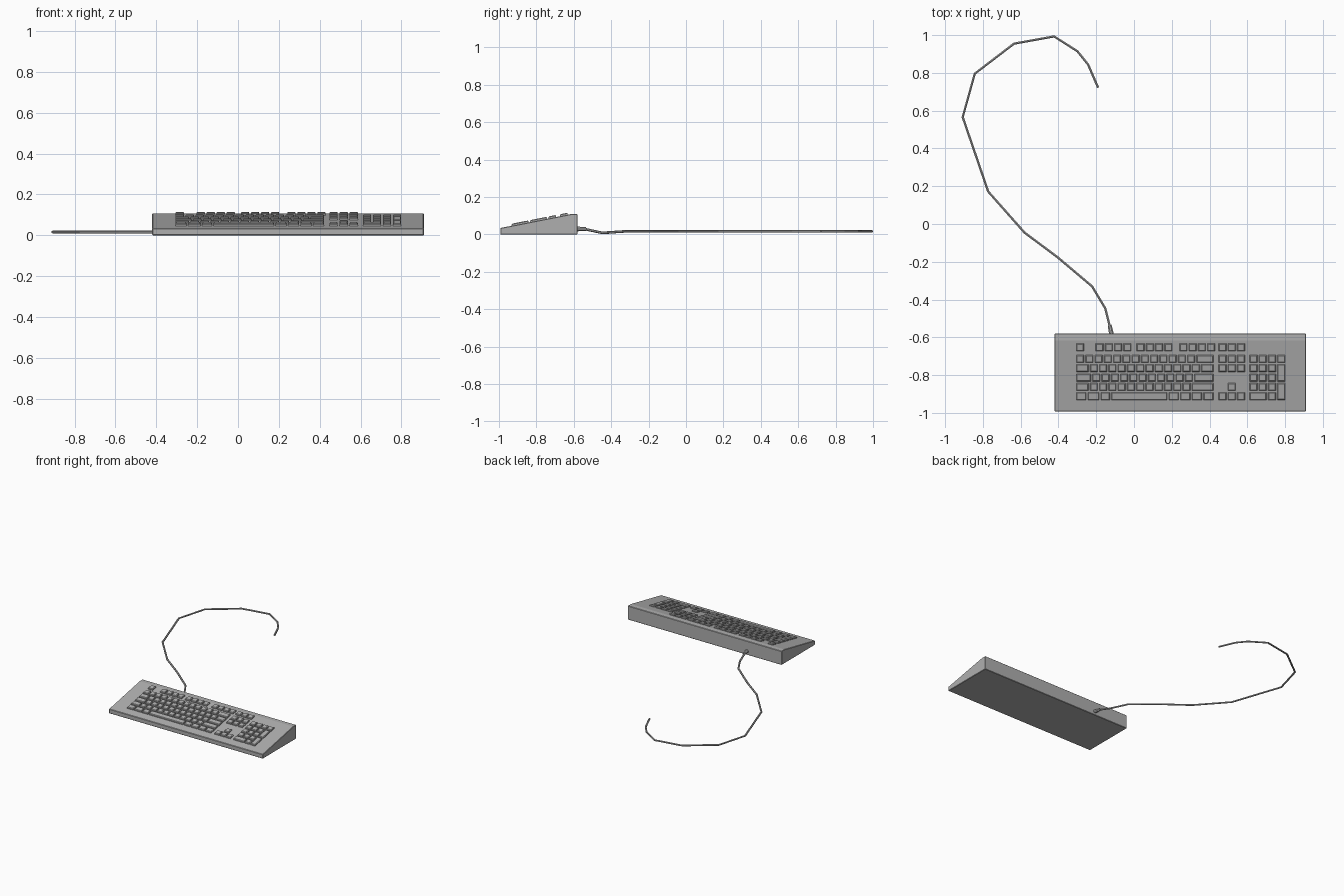
import bpy, bmesh, math
from mathutils import Vector

if "Cube" in bpy.data.objects:
    bpy.data.objects.remove(bpy.data.objects["Cube"])

grey = bpy.data.materials.new("mid_grey")
grey.use_nodes = True
grey.diffuse_color = (0.43, 0.43, 0.43, 1)
grey.node_tree.nodes["Principled BSDF"].inputs["Base Color"].default_value = grey.diffuse_color

LEFT, RIGHT, FRONT, CREST, BACK = -0.42, 0.91, -0.993, -0.617, -0.58
LIP, TOP = 0.034, 0.108
SLOPE = (TOP - LIP) / (CREST - FRONT)
UNIT = 0.049            # key pitch
GAP = 0.009             # space between keys


def finish(bm, name):
    bmesh.ops.recalc_face_normals(bm, faces=bm.faces)
    mesh = bpy.data.meshes.new(name)
    bm.to_mesh(mesh)
    bm.free()
    mesh.materials.append(grey)
    obj = bpy.data.objects.new(name, mesh)
    bpy.context.collection.objects.link(obj)
    return obj


def deck(y):
    return LIP + (y - FRONT) * SLOPE


# Wedge shaped case: side profile extruded across the width
bm = bmesh.new()
profile = [(FRONT, 0), (BACK, 0), (BACK, TOP), (CREST, TOP), (FRONT, LIP)]
side = bm.faces.new([bm.verts.new((LEFT, y, z)) for y, z in profile])
ext = bmesh.ops.extrude_face_region(bm, geom=[side])
bmesh.ops.translate(bm, vec=(RIGHT - LEFT, 0, 0),
                    verts=[v for v in ext["geom"] if isinstance(v, bmesh.types.BMVert)])
case = finish(bm, "case")
bev = case.modifiers.new("soft_edges", "BEVEL")
bev.width, bev.segments = 0.003, 1


# A key is a tapered block resting on the sloping deck
def add_key(bm, x, y, w=1, h=1):
    hw, hd = (w * UNIT - GAP) / 2, (h * UNIT - GAP) / 2
    cx = x + w * UNIT / 2
    rings = []
    for inset, lift in ((0, -0.003), (0, 0.007), (0.004, 0.011)):
        rings.append([bm.verts.new((cx + sx * (hw - inset), y + sy * (hd - inset),
                                    deck(y + sy * (hd - inset)) + lift))
                      for sx, sy in ((-1, -1), (1, -1), (1, 1), (-1, 1))])
    for a, b in zip(rings, rings[1:]):
        for i in range(4):
            j = (i + 1) % 4
            bm.faces.new((a[i], a[j], b[j], b[i]))
    bm.faces.new(rings[-1])
    bm.faces.new(rings[0][::-1])


def add_row(bm, x, y, widths):
    for w in widths:
        add_key(bm, x, y, w)
        x += w * UNIT


ROWS = [-0.714 - i * 0.0495 for i in range(5)]
F_ROW = -0.653
MAIN, NAV, PAD = -0.31, 0.444, 0.608

# Function keys
bm = bmesh.new()
add_key(bm, MAIN, F_ROW)
for x in (-0.207, 0.01, 0.237):
    add_row(bm, x, F_ROW, [1] * 4)
add_row(bm, NAV, F_ROW, [1] * 3)
finish(bm, "function_keys")

# Main typing keys
bm = bmesh.new()
layout = [[1] * 13 + [2],
          [1.5] + [1] * 12 + [1.5],
          [1.75] + [1] * 11 + [2.25],
          [1.5] + [1] * 11 + [2.5],
          [1.25, 1.4, 1.15, 6.2] + [1.25] * 4]
for y, widths in zip(ROWS, layout):
    add_row(bm, MAIN, y, widths)
finish(bm, "typing_keys")

# Navigation and arrow keys
bm = bmesh.new()
for i in (0, 1, 4):
    add_row(bm, NAV, ROWS[i], [1] * 3)
add_key(bm, NAV + UNIT, ROWS[3])
finish(bm, "navigation_keys")

# Number pad with two tall keys and a wide zero
bm = bmesh.new()
add_row(bm, PAD, ROWS[0], [1] * 4)
for i in (1, 2, 3):
    add_row(bm, PAD, ROWS[i], [1] * 3)
add_row(bm, PAD, ROWS[4], [2, 1])
for i in (1, 3):
    add_key(bm, PAD + 3 * UNIT, (ROWS[i] + ROWS[i + 1]) / 2, 1, 2)
finish(bm, "number_pad")


# Faceted tube along a path, used for the cable and its strain relief
def tube(name, points, radii, sides):
    pts = [Vector(p) for p in points]
    bm = bmesh.new()
    rings = []
    for i, p in enumerate(pts):
        d = (pts[min(i + 1, len(pts) - 1)] - pts[max(i - 1, 0)]).normalized()
        across = d.cross(Vector((0, 0, 1))).normalized()
        up = across.cross(d)
        ring = []
        for k in range(sides):
            a = 2 * math.pi * (k + 0.5) / sides
            ring.append(bm.verts.new(p + (across * math.cos(a) + up * math.sin(a)) * radii[i]))
        rings.append(ring)
    for a, b in zip(rings, rings[1:]):
        for k in range(sides):
            n = (k + 1) % sides
            bm.faces.new((a[k], a[n], b[n], b[k]))
    bm.faces.new(rings[0])
    bm.faces.new(rings[-1])
    return finish(bm, name)


tube("strain_relief", [(-0.118, -0.59, 0.029), (-0.129, -0.535, 0.029)], [0.014, 0.011], 8)

Z = 0.016
path = [(-0.125, -0.555, 0.029), (-0.13, -0.535, 0.027), (-0.152, -0.447, 0.008),
        (-0.222, -0.33, Z), (-0.402, -0.178, Z), (-0.58, -0.045, Z), (-0.772, 0.172, Z),
        (-0.907, 0.566, Z), (-0.843, 0.796, Z), (-0.635, 0.955, Z), (-0.423, 0.993, Z),
        (-0.30, 0.915, Z), (-0.243, 0.844, Z), (-0.19, 0.722, Z)]
tube("cable", path, [0.007] * len(path), 6)
